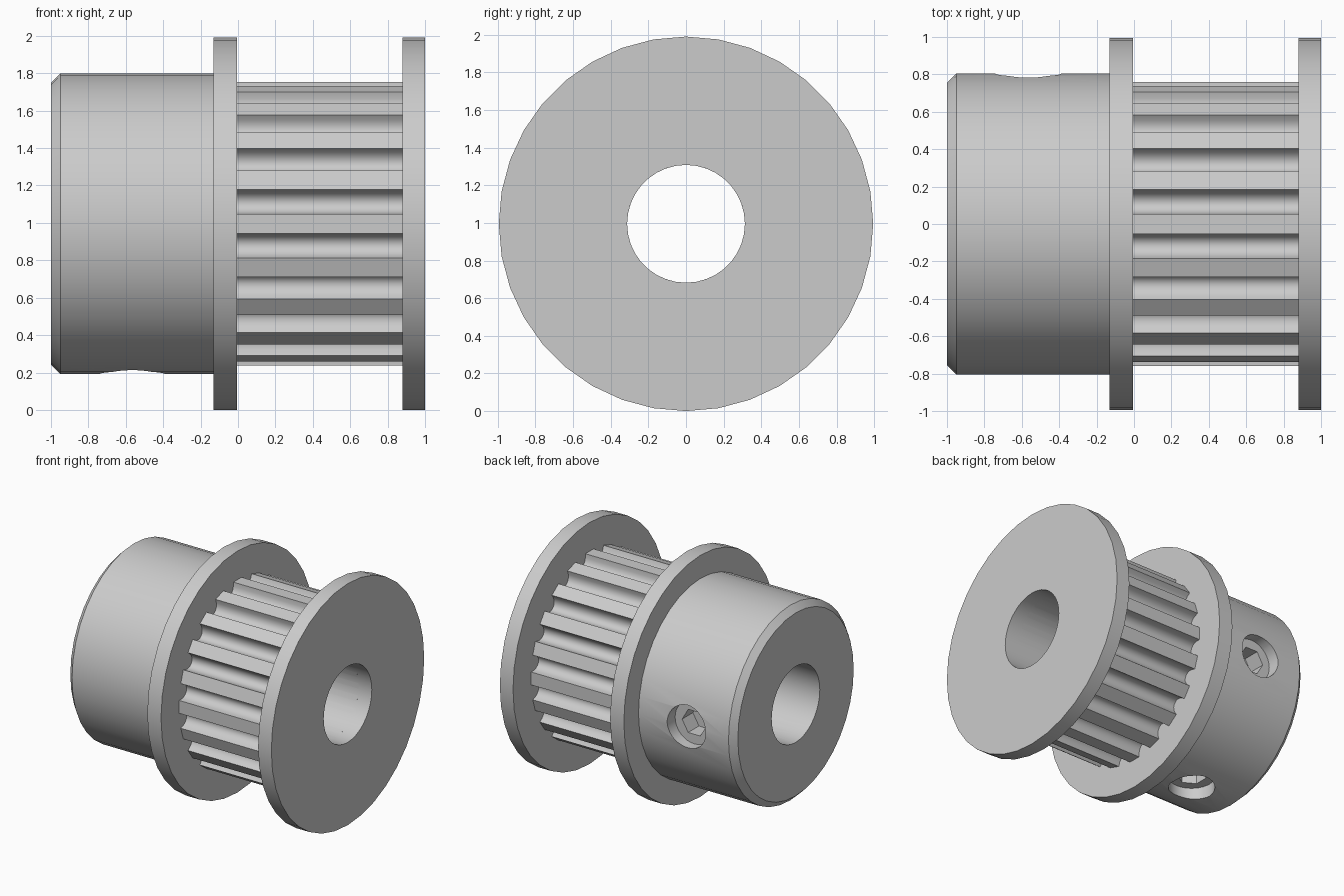
import bpy, bmesh
from math import sin, cos, pi, radians
from mathutils import Matrix, Vector

if "Cube" in bpy.data.objects:
    bpy.data.objects.remove(bpy.data.objects["Cube"])

AXIS_Z = 0.995       # height of the pulley axis
FLANGE_R = 0.995
HUB_R = 0.804
BORE_R = 0.313
TOOTH_R = 0.76
TEETH = 20
SIDES = 36
HOLE_X = -0.565
HOLE_R = 0.175

grey = bpy.data.materials.new("machined_grey")
grey.use_nodes = True
grey.diffuse_color = (0.6, 0.6, 0.6, 1)
grey.node_tree.nodes["Principled BSDF"].inputs["Base Color"].default_value = (0.6, 0.6, 0.6, 1)


def make_object(name, bm):
    bmesh.ops.recalc_face_normals(bm, faces=bm.faces)
    mesh = bpy.data.meshes.new(name)
    bm.to_mesh(mesh)
    bm.free()
    obj = bpy.data.objects.new(name, mesh)
    bpy.context.collection.objects.link(obj)
    mesh.materials.append(grey)
    return obj


def select_only(obj):
    bpy.ops.object.select_all(action='DESELECT')
    obj.select_set(True)
    bpy.context.view_layer.objects.active = obj


def smooth(obj):
    select_only(obj)
    bpy.ops.object.shade_smooth_by_angle(angle=radians(30))


def ring_solid(name, loops):
    """Skin a closed series of loops, each a closed list of points."""
    bm = bmesh.new()
    rings = [[bm.verts.new(p) for p in loop] for loop in loops]
    for a, b in zip(rings, rings[1:] + rings[:1]):
        for i in range(len(a)):
            j = (i + 1) % len(a)
            bm.faces.new((a[i], a[j], b[j], b[i]))
    return make_object(name, bm)


def around(x, r, a):
    return (x, -r * cos(a), AXIS_Z + r * sin(a))


def revolve(name, profile):
    turns = [2 * pi * i / SIDES for i in range(SIDES)]
    return ring_solid(name, [[around(x, r, a) for a in turns] for x, r in profile])


def cylinder(name, radius, sides, start, end, direction):
    """Prism along a direction out from the pulley axis at the screw position."""
    bm = bmesh.new()
    turn = Vector((0, 0, 1)).rotation_difference(direction).to_matrix().to_4x4()
    middle = Vector((HOLE_X, 0, AXIS_Z)) + direction * (start + end) / 2
    spin = Matrix.Rotation(pi / 2, 4, 'Z')
    bmesh.ops.create_cone(bm, cap_ends=True, segments=sides, radius1=radius,
                          radius2=radius, depth=end - start,
                          matrix=Matrix.Translation(middle) @ turn @ spin)
    return make_object(name, bm)


def cut(obj, cutter):
    cutter.hide_render = True
    mod = obj.modifiers.new("cut", 'BOOLEAN')
    mod.operation = 'DIFFERENCE'
    mod.solver = 'EXACT'
    mod.object = cutter
    select_only(obj)
    bpy.ops.object.modifier_apply(modifier=mod.name)
    bpy.data.objects.remove(cutter)


# Hub with a chamfered end
hub = revolve("hub", [(-1, BORE_R), (-1, HUB_R - 0.05), (-0.95, HUB_R),
                      (-0.13, HUB_R), (-0.13, BORE_R)])

# Two belt flanges
for name, x0, x1 in (("inner_flange", -0.13, -0.005), ("outer_flange", 0.88, 1.0)):
    smooth(revolve(name, [(x0, BORE_R), (x0, FLANGE_R), (x1, FLANGE_R), (x1, BORE_R)]))

# Toothed core: flat lands separated by round-bottomed grooves
pitch = 2 * pi / TEETH
land = radians(4)
half_groove = pitch / 2 - land
outline = []
for t in range(TEETH):
    middle = (t + 0.5) * pitch
    for k in range(11):
        swing = pi * k / 10
        outline.append((TOOTH_R - 0.09 * sin(swing) ** 0.8 if 0 < k < 10 else TOOTH_R,
                        middle - half_groove * cos(swing)))
smooth(ring_solid("toothed_core", [
    [around(x, BORE_R if inner else r, a) for r, a in outline]
    for x, inner in ((-0.005, True), (-0.005, False), (0.88, False), (0.88, True))]))

# Set screws with hex sockets, in threaded holes at the back and below
for side, direction in (("back", Vector((0, 1, 0))), ("bottom", Vector((0, 0, -1)))):
    cut(hub, cylinder("hole_cutter", HOLE_R, 36, 0.1, 1.0, direction))
    screw = cylinder(side + "_set_screw", HOLE_R - 0.001, 36, 0.315, 0.70, direction)
    cut(screw, cylinder("socket_cutter", 0.11, 6, 0.56, 0.8, direction))
    smooth(screw)
smooth(hub)
